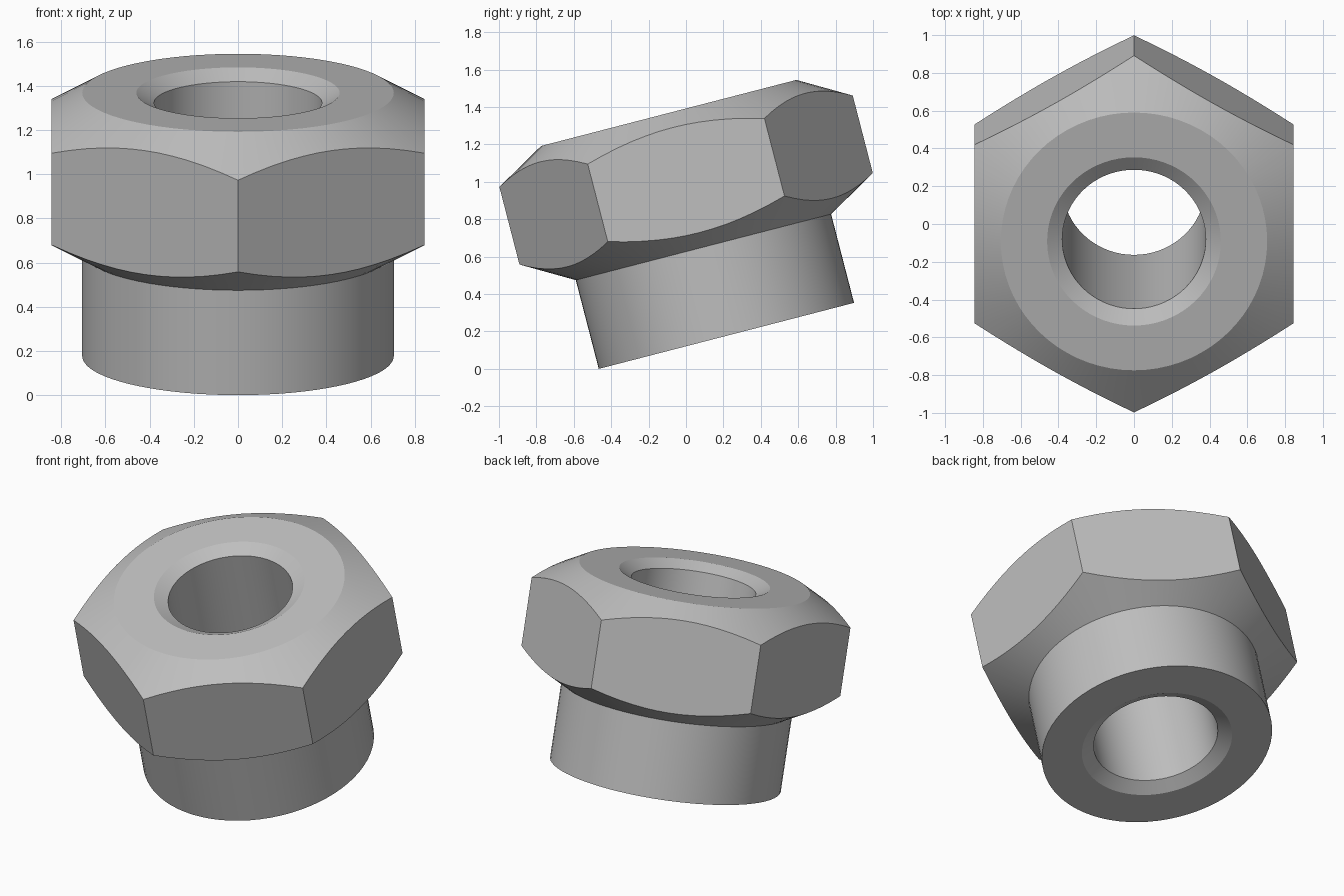
import bpy
import bmesh
from math import cos, sin, radians, tan
from mathutils import Matrix

if "Cube" in bpy.data.objects:
    bpy.data.objects.remove(bpy.data.objects["Cube"], do_unlink=True)

SEGMENTS = 72
APOTHEM = 0.845       # hexagon centre to flat
COLLAR_R = 0.705      # collar, also the flat top circle
BORE_R, RIM_R = 0.38, 0.46
HEX_BOTTOM, TOP = 0.49, 1.231
SLOPE = tan(radians(30))
TILT = radians(14.5)

steel = bpy.data.materials.new("steel grey")
steel.use_nodes = True
grey = (0.52, 0.52, 0.52, 1)
steel.diffuse_color = grey
steel.node_tree.nodes["Principled BSDF"].inputs["Base Color"].default_value = grey


def section(angle):
    """Closed radius/height outline of the nut at one angle in degrees."""
    hex_r = APOTHEM / cos(radians((angle + 30) % 60 - 30))
    drop = (hex_r - COLLAR_R) * SLOPE
    rim = (RIM_R - BORE_R) * SLOPE
    return [
        (RIM_R, 0), (COLLAR_R, 0), (COLLAR_R, HEX_BOTTOM),       # collar
        (hex_r, HEX_BOTTOM + drop), (hex_r, TOP - drop),         # hex flats
        (COLLAR_R, TOP), (RIM_R, TOP),                           # top face
        (BORE_R, TOP - rim), (BORE_R, rim),                      # bore
    ]


# Sweep the outline around the axis
bm = bmesh.new()
rings = []
for i in range(SEGMENTS):
    a = 360 * i / SEGMENTS
    c, s = cos(radians(a)), sin(radians(a))
    rings.append([bm.verts.new((r * c, r * s, z)) for r, z in section(a)])
count = len(rings[0])
for i in range(SEGMENTS):
    here, after = rings[i], rings[(i + 1) % SEGMENTS]
    for j in range(count):
        k = (j + 1) % count
        bm.faces.new((here[j], after[j], after[k], here[k]))
bmesh.ops.recalc_face_normals(bm, faces=bm.faces)

# Lean the part towards the front, resting on the collar edge
bm.transform(Matrix.Translation((0, 0.216, COLLAR_R * sin(TILT)))
             @ Matrix.Rotation(TILT, 4, 'X'))

mesh = bpy.data.meshes.new("hex_nut_with_collar")
bm.to_mesh(mesh)
bm.free()
mesh.materials.append(steel)
nut = bpy.data.objects.new("hex_nut_with_collar", mesh)
bpy.context.collection.objects.link(nut)

# Smooth round walls, crisp edges
bpy.ops.object.select_all(action='DESELECT')
nut.select_set(True)
bpy.context.view_layer.objects.active = nut
bpy.ops.object.shade_smooth_by_angle(angle=radians(25))
